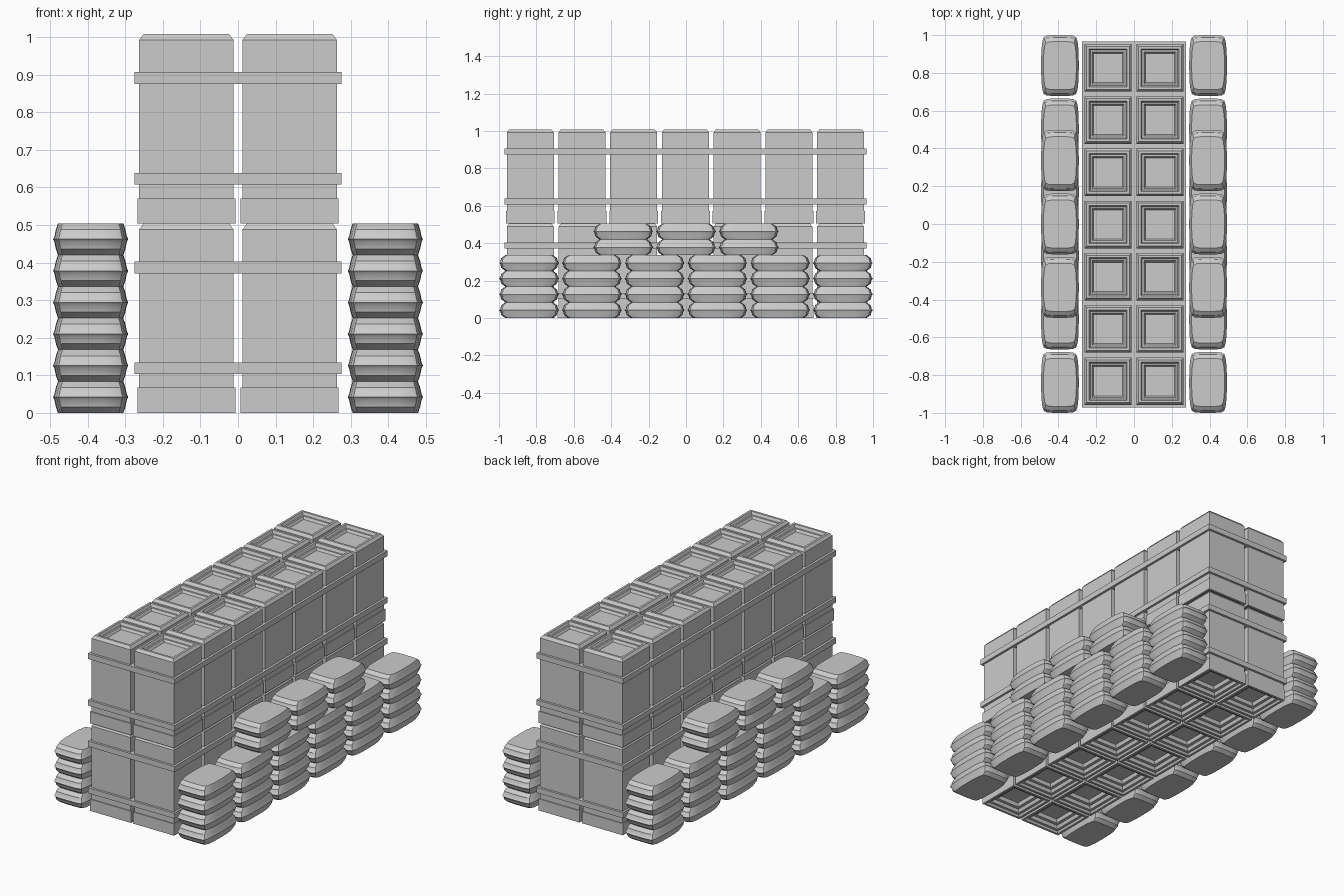
import bpy, bmesh

if "Cube" in bpy.data.objects:
    bpy.data.objects.remove(bpy.data.objects["Cube"])


def ring_mesh(name, rings):
    """Skin a stack of equal-length point rings and cap both ends."""
    bm = bmesh.new()
    loops = [[bm.verts.new(p) for p in ring] for ring in rings]
    n = len(loops[0])
    for a, b in zip(loops, loops[1:]):
        for i in range(n):
            j = (i + 1) % n
            bm.faces.new((a[i], a[j], b[j], b[i]))
    bm.faces.new(loops[0][::-1])
    bm.faces.new(loops[-1])
    bmesh.ops.recalc_face_normals(bm, faces=bm.faces)
    me = bpy.data.meshes.new(name)
    bm.to_mesh(me)
    bm.free()
    return me


def place(name, mesh, loc):
    ob = bpy.data.objects.new(name, mesh)
    ob.location = loc
    bpy.context.collection.objects.link(ob)
    return ob


# Square crate: (half width, height) from bottom recess, up the outside, into the top recess
crate_profile = [
    (0.066, 0.050), (0.072, 0.030), (0.090, 0.030), (0.097, 0.012), (0.112, 0.012), (0.117, 0.0),
    (0.1305, 0.0), (0.1305, 0.067), (0.1255, 0.067),
    (0.1255, 0.103), (0.1385, 0.103), (0.1385, 0.134), (0.1255, 0.134),
    (0.1255, 0.371), (0.1385, 0.371), (0.1385, 0.403), (0.1255, 0.403),
    (0.1255, 0.488), (0.1135, 0.504),
    (0.101, 0.504), (0.094, 0.488), (0.085, 0.488), (0.077, 0.474),
]
corners = [(-1, -1), (1, -1), (1, 1), (-1, 1)]
crate = ring_mesh("crate", [[(r * x, r * y, z) for x, y in corners] for r, z in crate_profile])

for level in range(2):
    for row in range(7):
        for side in (-1, 1):
            place("crate", crate, (side * 0.1375, (row - 3) * 0.2765 - 0.003, level * 0.504))

# Sandbag: rounded plan outline, scaled through rings that pinch out to a seam
quarter = [(1.0, 0.0), (0.985, 0.5), (0.93, 0.80), (0.86, 0.93), (0.70, 0.985), (0.35, 1.0)]
half = quarter + [(-x, y) for x, y in quarter[:0:-1]]
outline = half + [(-x, -y) for x, y in half]
H = 0.084
lower = [(0.087, 0.127, 0.0), (0.0925, 0.149, 0.016), (0.0965, 0.154, 0.035)]
bag_rings = lower + [(0.100, 0.161, H / 2)] + [(a, b, H - z) for a, b, z in lower[::-1]]
bag = ring_mesh("sandbag", [[(a * x, b * y, z) for x, y in outline] for a, b, z in bag_rings])

# Four layers of six bags, topped by two layers of three, on both sides
bags = []
for side in (-1, 1):
    for layer in range(6):
        count = 6 if layer < 4 else 3
        for i in range(count):
            y = (i - (count - 1) / 2) * 0.3355
            bags.append(place("sandbag", bag, (side * 0.392, y, layer * H)))

# Soft shading with the folds kept crisp
bag.shade_smooth()
bag.set_sharp_from_angle(angle=0.55)
